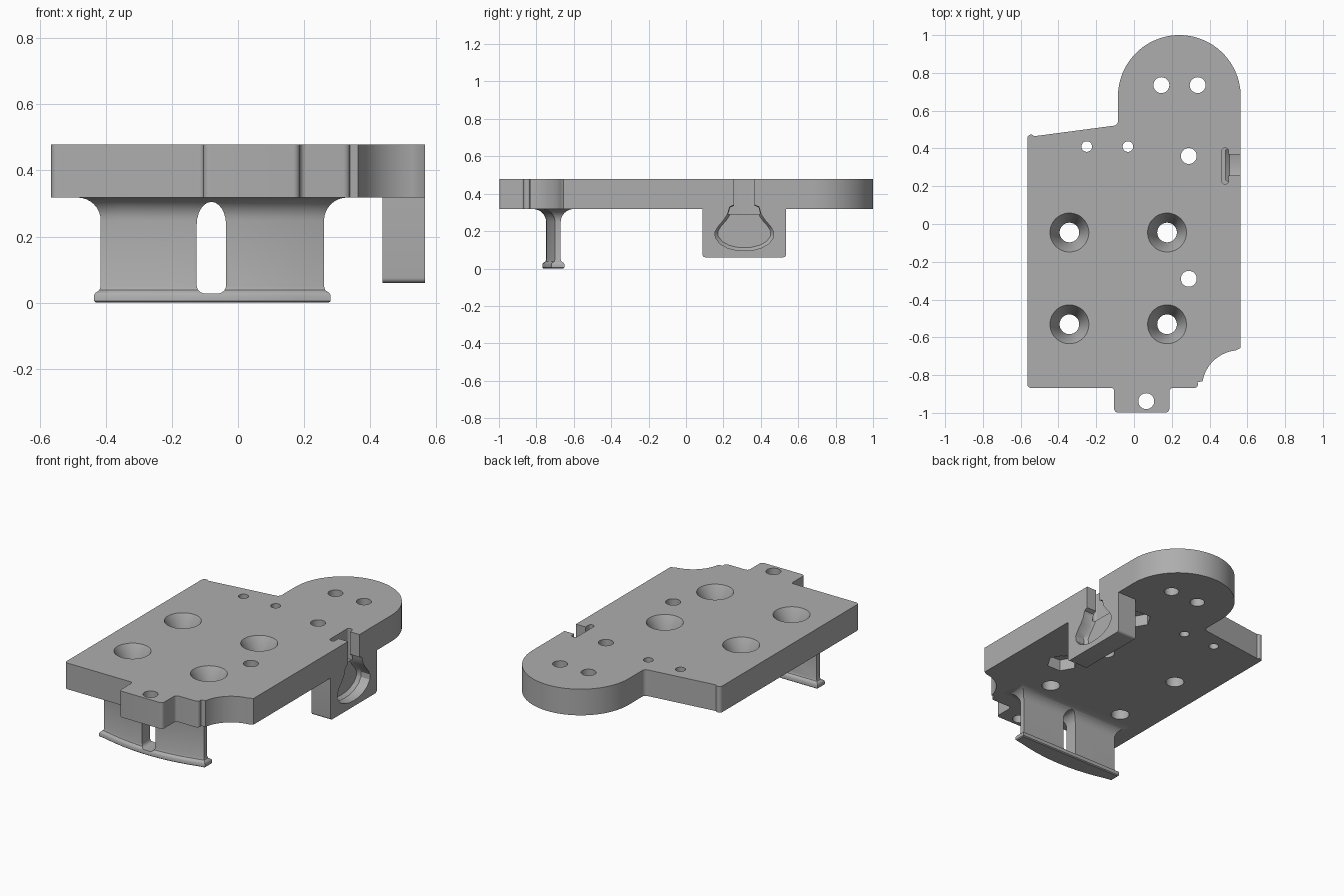
import bpy, bmesh, math
from mathutils import Vector

if "Cube" in bpy.data.objects:
    bpy.data.objects.remove(bpy.data.objects["Cube"])

grey = bpy.data.materials.new("plain grey")
grey.diffuse_color = (0.42, 0.42, 0.42, 1)
grey.use_nodes = True
grey.node_tree.nodes["Principled BSDF"].inputs["Base Color"].default_value = grey.diffuse_color


def loft(name, rings):
    """Closed solid through rings of 3D points with equal counts."""
    bm = bmesh.new()
    rows = [[bm.verts.new(p) for p in r] for r in rings]
    n = len(rows[0])
    for a, b in zip(rows, rows[1:]):
        for i in range(n):
            bm.faces.new((a[i], a[(i + 1) % n], b[(i + 1) % n], b[i]))
    bm.faces.new(rows[0][::-1])
    bm.faces.new(rows[-1])
    bmesh.ops.recalc_face_normals(bm, faces=bm.faces)
    me = bpy.data.meshes.new(name)
    bm.to_mesh(me)
    bm.free()
    me.materials.append(grey)
    ob = bpy.data.objects.new(name, me)
    bpy.context.collection.objects.link(ob)
    return ob


def prism(name, pts, lo, hi, axis="z"):
    place = {"z": lambda u, v, w: (u, v, w), "x": lambda u, v, w: (w, u, v),
             "y": lambda u, v, w: (u, w, v)}[axis]
    return loft(name, [[place(u, v, w) for u, v in pts] for w in (lo, hi)])


def arc(cx, cy, r, a0, a1, n=24):
    return [(cx + r * math.cos(math.radians(a0 + (a1 - a0) * i / n)),
             cy + r * math.sin(math.radians(a0 + (a1 - a0) * i / n))) for i in range(n + 1)]


def rounded(corners, steps=6):
    """Polygon from (x, y, radius) corners, each one filleted."""
    out = []
    for i, (x, y, r) in enumerate(corners):
        p = Vector((x, y))
        if r == 0:
            out.append((x, y))
            continue
        a = (Vector(corners[i - 1][:2]) - p).normalized()
        b = (Vector(corners[(i + 1) % len(corners)][:2]) - p).normalized()
        half = a.angle(b) / 2
        c = p + (a + b).normalized() * (r / math.sin(half))
        t0 = p + a * (r / math.tan(half)) - c
        t1 = p + b * (r / math.tan(half)) - c
        turn = t0.angle_signed(t1)
        for k in range(steps + 1):
            s = -turn * k / steps
            out.append((c.x + t0.x * math.cos(s) - t0.y * math.sin(s),
                        c.y + t0.x * math.sin(s) + t0.y * math.cos(s)))
    return out


def cut(ob, *cutters):
    for c in cutters:
        m = ob.modifiers.new("cut", "BOOLEAN")
        m.operation, m.solver, m.object = "DIFFERENCE", "EXACT", c
        bpy.context.view_layer.objects.active = ob
        bpy.ops.object.modifier_apply(modifier=m.name)


def smooth(ob, angle=30):
    bpy.ops.object.select_all(action="DESELECT")
    ob.select_set(True)
    bpy.context.view_layer.objects.active = ob
    bpy.ops.object.shade_smooth_by_angle(angle=math.radians(angle))


BOT, TOP, EDGE = 0.318, 0.478, 0.565

# Base plate: stepped outline, front tab, scooped corner, round rear end
outline = rounded([(-EDGE, 0.52, 0.02), (-EDGE, -0.868, 0.02), (-0.105, -0.868, 0.015),
                   (-0.105, -0.998, 0.02), (0.187, -0.998, 0.02), (0.187, -0.868, 0.02),
                   (0.356, -0.868, 0.02)])
outline += arc(0.56, -0.868, 0.2, 170, 96) + [(EDGE, -0.655)]
outline += arc(0.24, 0.675, 0.325, 0, 180, 48) + arc(-0.11, 0.545, 0.025, 0, -90, 6)
plate = prism("base_plate", outline, BOT, TOP)

cutters = []
# Plain through holes
for x, y, r in [(0.145, 0.735, 0.042), (0.337, 0.735, 0.042), (0.29, 0.36, 0.042),
                (0.29, -0.29, 0.042), (-0.25, 0.41, 0.028), (-0.032, 0.41, 0.028),
                (0.065, -0.938, 0.042)]:
    cutters.append(prism("hole_cutter", arc(x, y, r, 0, 352.5, 47), 0.2, 0.6))
# Hexagonal nut pockets underneath
for y in (0.36, -0.29):
    cutters.append(prism("nut_cutter", arc(0.29, y, 0.09, 0, 300, 5), 0.2, BOT + 0.07))
# Countersunk screw holes
for x in (-0.342, 0.175):
    for y in (-0.045, -0.531):
        prof = [(0.2, 0.052), (0.38, 0.052), (TOP, 0.103), (0.5, 0.1145)]
        cutters.append(loft("screw_cutter", [[(u, v, z) for u, v in arc(x, y, r, 0, 352.5, 47)]
                                             for z, r in prof]))
# T-shaped slot in the right edge
slot = [prism("bar_cutter", rounded([(0.465, 0.212, 0.015), (0.5, 0.212, 0.015),
                                     (0.5, 0.402, 0.015), (0.465, 0.402, 0.015)]), 0.29, 0.6),
        prism("neck_cutter", [(0.485, 0.257), (0.6, 0.257), (0.6, 0.367), (0.485, 0.367)],
              0.29, 0.6)]
cut(plate, *cutters, *slot)
smooth(plate)

# Side block with a bell-shaped pocket
block = prism("side_block", rounded([(0.088, 0.06, 0.015), (0.535, 0.06, 0.015),
                                     (0.535, BOT, 0), (0.088, BOT, 0)]), 0.437, EDGE, "x")
half = [(0.055, 0.34), (0.078, 0.33), (0.09, 0.29), (0.11, 0.26), (0.14, 0.225),
        (0.157, 0.195), (0.155, 0.165), (0.13, 0.132), (0.09, 0.11), (0.045, 0.098)]
bell = [(0.312 + d, z) for d, z in half] + [(0.312, 0.095)] + [(0.312 - d, z) for d, z in half[::-1]]
inner = [(0.312 + (y - 0.312) * 0.9, 0.22 + (z - 0.22) * 0.87) for y, z in bell]
bell_cutter = loft("bell_cutter", [[(x, y, z) for y, z in ring] for x, ring in
                                   ((0.485, inner), (0.505, bell), (0.6, bell))])
cut(block, bell_cutter, *slot)
cut(plate, bell_cutter)
smooth(block)

# Clip leg: bowed front, flat back, flared into the plate, lipped foot
L, R, MID = -0.415, 0.26, -0.0775
section = [(L, -0.67)]
for i in range(25):
    t = i / 24
    section.append((L + (R - L) * t, -0.7 - 0.048 * (1 - (2 * t - 1) ** 2)))
section.append((R, -0.67))


def grown(off, z):
    """Section pushed outward by off."""
    ring = []
    for x, y in section:
        end = 1 if x >= R - 1e-6 else -1 if x <= L + 1e-6 else 0
        ring.append((x + end * off, y + (off if y > -0.68 else -off), z))
    return ring


levels = [(0, 0.014), (0.005, 0.02), (0.022, 0.02), (0.03, 0.016), (0.038, 0.004), (0.05, 0)]
for k in range(9):
    a = math.radians(90 * k / 8)
    levels.append((0.248 + 0.07 * math.sin(a), 0.07 * (1 - math.cos(a))))
leg = loft("clip_leg", [grown(off, z) for z, off in levels])

# Arched window through the leg
window = rounded([(-0.125, 0.028, 0.025), (-0.036, 0.028, 0.025), (-0.036, 0.235, 0)][:3]
                 + [(-0.0805 + 0.0445 * math.cos(math.radians(a)),
                     0.235 + 0.07 * math.sin(math.radians(a)), 0) for a in range(15, 181, 15)])
cut(leg, prism("window_cutter", window, -1, -0.4, "y"))
smooth(leg)

# Remove the cutting helpers
for ob in list(bpy.data.objects):
    if "_cutter" in ob.name:
        bpy.data.objects.remove(ob)
